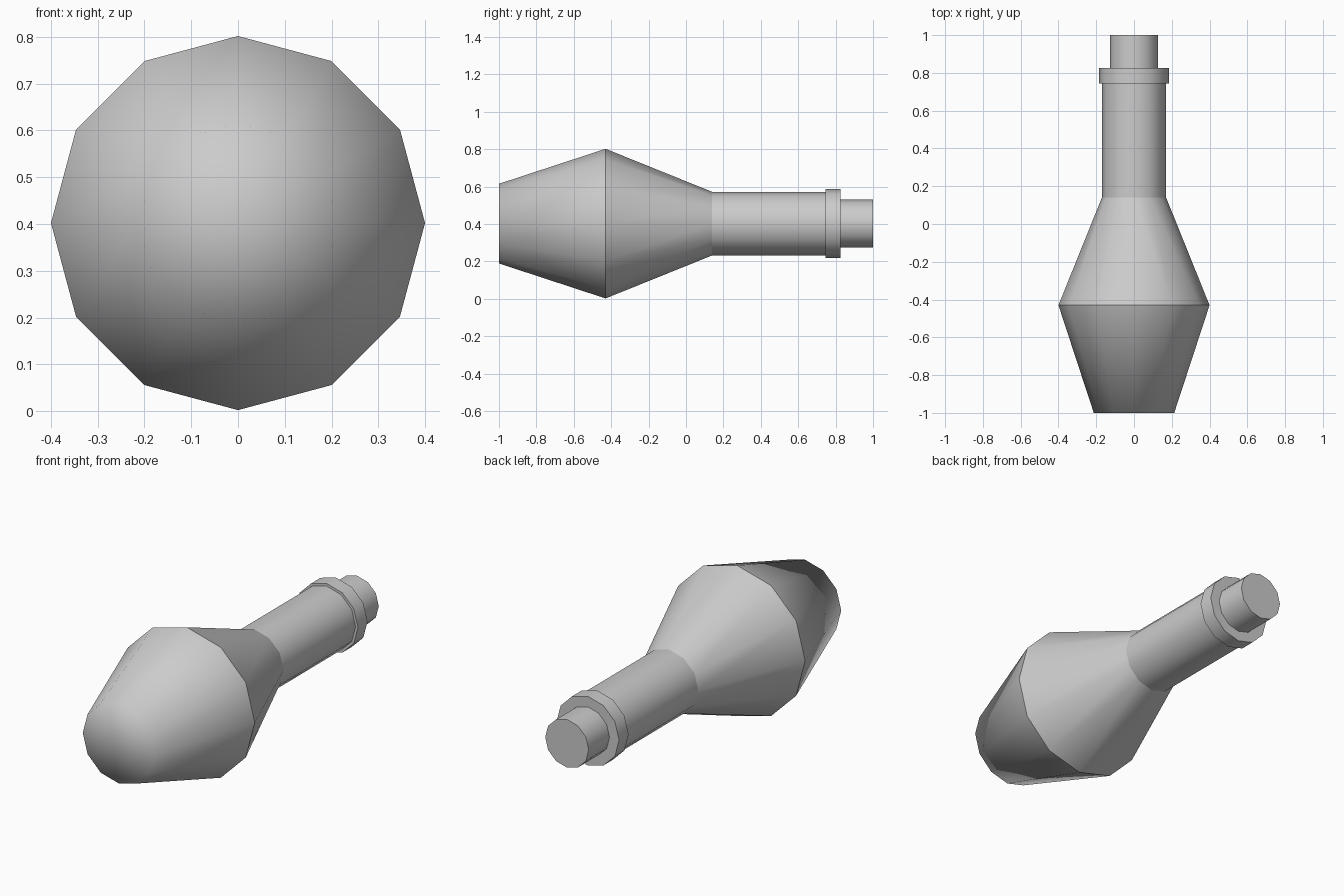
import bpy, bmesh, math

if "Cube" in bpy.data.objects:
    bpy.data.objects.remove(bpy.data.objects["Cube"])

SIDES = 12
AXIS_Z = 0.402


def lathe(name, profile, sharp=()):
    """Turn (y, radius) points about the y axis; listed rings stay sharp."""
    bm = bmesh.new()
    rings = []
    for y, r in profile:
        if r == 0:
            rings.append([bm.verts.new((0, y, AXIS_Z))] * SIDES)
        else:
            angles = [2 * math.pi * i / SIDES for i in range(SIDES)]
            rings.append([bm.verts.new((r * math.cos(a), y, AXIS_Z + r * math.sin(a)))
                          for a in angles])
    for a, b in zip(rings, rings[1:]):
        for i in range(SIDES):
            j = (i + 1) % SIDES
            corners = dict.fromkeys((a[i], b[i], b[j], a[j]))
            bm.faces.new(list(corners)).smooth = True
    for k in sharp:
        for i in range(SIDES):
            bm.edges.get((rings[k][i], rings[k][(i + 1) % SIDES])).smooth = False
    mesh = bpy.data.meshes.new(name)
    bm.to_mesh(mesh)
    bm.free()
    obj = bpy.data.objects.new(name, mesh)
    bpy.context.collection.objects.link(obj)
    return obj


# Bulging head: its flat nose is shaded softly into the front cone
lathe("head", [(-1, 0), (-1, 0.213), (-0.43, 0.4), (0.14, 0.17)], sharp=[2])

# Straight neck
lathe("neck", [(0.14, 0.17), (0.745, 0.17)])

# Raised collar with flat rims
lathe("collar", [(0.745, 0.17), (0.745, 0.184), (0.825, 0.184), (0.825, 0.128)],
      sharp=[1, 2])

# Narrow end plug with a flat cap
lathe("end_plug", [(0.825, 0.128), (1, 0.128), (1, 0)], sharp=[1])
